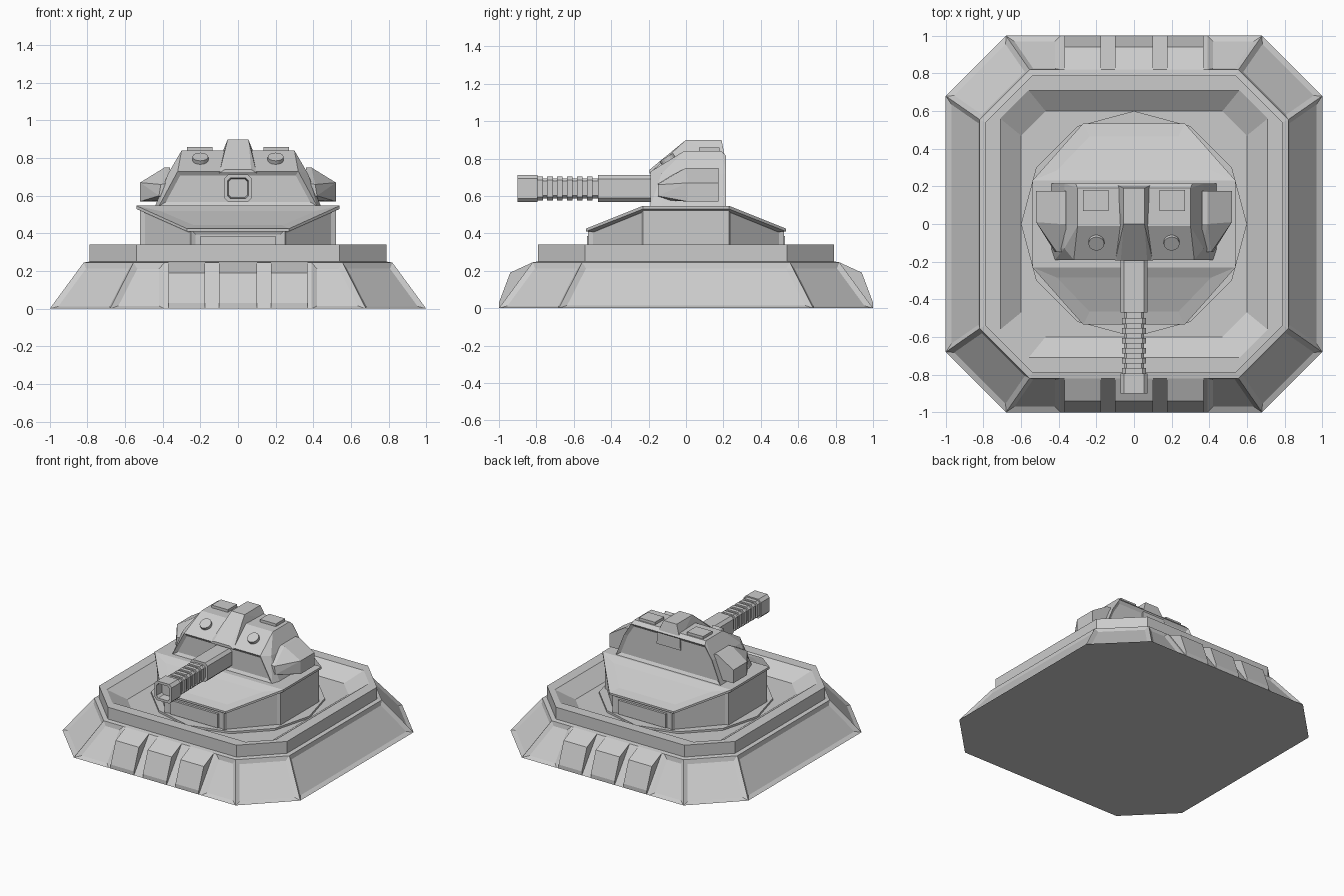
import bpy, bmesh
from math import pi, cos, sin, radians
from mathutils import Matrix, Vector

cube = bpy.data.objects.get("Cube")
if cube:
    bpy.data.objects.remove(cube, do_unlink=True)

grey = bpy.data.materials.new("plain_grey")
grey.use_nodes = True
COLOUR = (0.6, 0.6, 0.6, 1)
grey.diffuse_color = COLOUR
grey.node_tree.nodes["Principled BSDF"].inputs["Base Color"].default_value = COLOUR


def finish(name, bm):
    bmesh.ops.recalc_face_normals(bm, faces=bm.faces)
    mesh = bpy.data.meshes.new(name)
    bm.to_mesh(mesh)
    bm.free()
    mesh.materials.append(grey)
    obj = bpy.data.objects.new(name, mesh)
    bpy.context.collection.objects.link(obj)
    return obj


def panel(bm, rule, thickness, depth):
    """Recess a panel in each face that the rule picks."""
    bm.normal_update()
    faces = [f for f in bm.faces if rule(f)]
    bmesh.ops.inset_individual(bm, faces=faces, thickness=thickness,
                               depth=depth, use_even_offset=True)


def loft(rings):
    """Join closed rings of points in order and cap both ends."""
    bm = bmesh.new()
    loops = [[bm.verts.new(p) for p in ring] for ring in rings]
    n = len(loops[0])
    for a, b in zip(loops, loops[1:]):
        for i in range(n):
            j = (i + 1) % n
            bm.faces.new((a[i], a[j], b[j], b[i]))
    bm.faces.new(loops[0][::-1])
    bm.faces.new(loops[-1])
    bmesh.ops.recalc_face_normals(bm, faces=bm.faces)
    return bm


def hull(points):
    bm = bmesh.new()
    for p in points:
        bm.verts.new(p)
    bmesh.ops.convex_hull(bm, input=bm.verts[:])
    loose = [v for v in bm.verts if not v.link_faces]
    bmesh.ops.delete(bm, geom=loose, context='VERTS')
    bmesh.ops.dissolve_limit(bm, angle_limit=radians(1.5),
                             verts=bm.verts[:], edges=bm.edges[:])
    bmesh.ops.recalc_face_normals(bm, faces=bm.faces)
    return bm


def mirror_x(points):
    return [(s * x, y, z) for x, y, z in points for s in (1, -1)]


def mirror_xy(points):
    return mirror_x([(x, s * y, z) for x, y, z in points for s in (1, -1)])


def box(name, x, y, z):
    return finish(name, hull([(a, b, c) for a in x for b in y for c in z]))


# Sloping base with raised rim and sunken floor
def base_ring(r, cut, z, split=0.39):
    q = [(r, cut), (cut, r), (split, r)]
    pts = q + [(-x, y) for x, y in q[::-1]]
    pts += [(-x, -y) for x, y in pts]
    return [(x, y, z) for x, y in pts]


bm = loft([base_ring(*r) for r in (
    (1, .68, 0), (.82, .555, .245), (.79, .54, .25), (.79, .54, .34),
    (.71, .56, .34), (.6, .47, .26))])


def is_skirt_panel(f):
    c = f.calc_center_median()
    return 0.05 < c.z < 0.2 and not (abs(c.x) < 0.1 and abs(c.y) > 0.5)


panel(bm, is_skirt_panel, 0.03, -0.015)
finish("base", bm)

# Armour blocks on the front and back slopes
block = [(1, 0), (1, .03), (.94, .19), (.82, .245), (.8, 0)]
for side, label in ((-1, "front"), (1, "back")):
    for n, (x0, x1) in enumerate(((-.37, -.175), (-.1, .1), (.175, .37))):
        finish(f"{label}_armour_block_{n + 1}",
               hull([(x, side * y, z) for x in (x0, x1) for y, z in block]))

# Turning ring on the floor
ring = [(.6 * cos(i * pi / 6), .6 * sin(i * pi / 6)) for i in range(12)]
finish("turning_ring", loft([[(x, y, z) for x, y in ring] for z in (.25, .275)]))

# Turret body with sloping front and back roof
bm = hull(mirror_xy([(.25, .525, .25), (.52, .23, .25),
                     (.25, .525, .42), (.52, .23, .54)]))
panel(bm, lambda f: abs(f.normal.z) < .1 and abs(f.normal.y) > .3, 0.025, -0.012)
finish("turret_body", bm)

# Roof plate with recessed panels
bm = hull(mirror_xy([(.27, .535, .41), (.27, .535, .425),
                     (.54, .23, .53), (.54, .23, .547)]))
panel(bm, lambda f: .5 < f.normal.z < .97, 0.09, -0.01)
finish("turret_roof", bm)

for s, label in ((-1, "front"), (1, "back")):
    box(f"{label}_body_plate", (-.2, .2), (s * .5, s * .53), (.28, .385))

# Turret head
bm = hull(mirror_x([
    (.42, -.19, .545), (.32, -.19, .73), (.44, -.13, .545), (.37, -.13, .72),
    (.3, -.01, .84), (.3, .19, .84), (.31, .215, .815),
    (.37, .215, .72), (.44, .215, .545)]))
panel(bm, lambda f: abs(f.normal.y) > .95, 0.022, -0.015)
finish("turret_head", bm)

# Central ridge
finish("head_ridge", hull(mirror_x([
    (.1, -.195, .72), (.07, -.195, .74), (.055, 0, .9), (.055, .19, .9),
    (.095, .21, .8), (.1, .21, .72)])))

# Side pods and top hatches
for s, label in ((1, "left"), (-1, "right")):
    bm = hull([(s * x, y, z) for x, y, z in (
        (.36, -.15, .58), (.42, -.15, .6), (.41, -.15, .66), (.36, -.15, .67),
        (.36, 0, .75), (.36, .175, .75), (.39, 0, .75), (.39, .175, .75),
        (.52, .01, .67), (.52, .175, .67), (.52, .01, .57), (.52, .175, .57),
        (.36, .175, .57))])
    finish(f"{label}_side_pod", bm)
    box(f"{label}_square_hatch", (s * .135, s * .27), (.07, .18), (.82, .86))
    bm = bmesh.new()
    slope = Matrix.Translation((s * .2, -.095, .79)) @ Matrix.Rotation(radians(31), 4, 'X')
    bmesh.ops.create_cone(bm, cap_ends=True, segments=16, radius1=.042,
                          radius2=.042, depth=.04, matrix=slope)
    finish(f"{label}_round_hatch", bm)


# Barrel from chamfered square sections
def section(r, y, cut=0.72, z=0.64):
    c = r * cut
    pts = [(r, -c), (r, c), (c, r), (-c, r), (-r, c), (-r, -c), (-c, -r), (c, -r)]
    return [(x, y, z + h) for x, h in pts]


finish("barrel_sleeve", loft([section(.072, -.15), section(.072, -.47)]))
finish("barrel_core", loft([section(.054, -.45), section(.054, -.82)]))
for i in range(6):
    y = -.5 - i * .053
    finish(f"barrel_rib_{i + 1}", loft([section(.064, y), section(.064, y - .03)]))
finish("muzzle", loft([section(.073, -.795), section(.073, -.9),
                       section(.055, -.9), section(.05, -.84)]))
